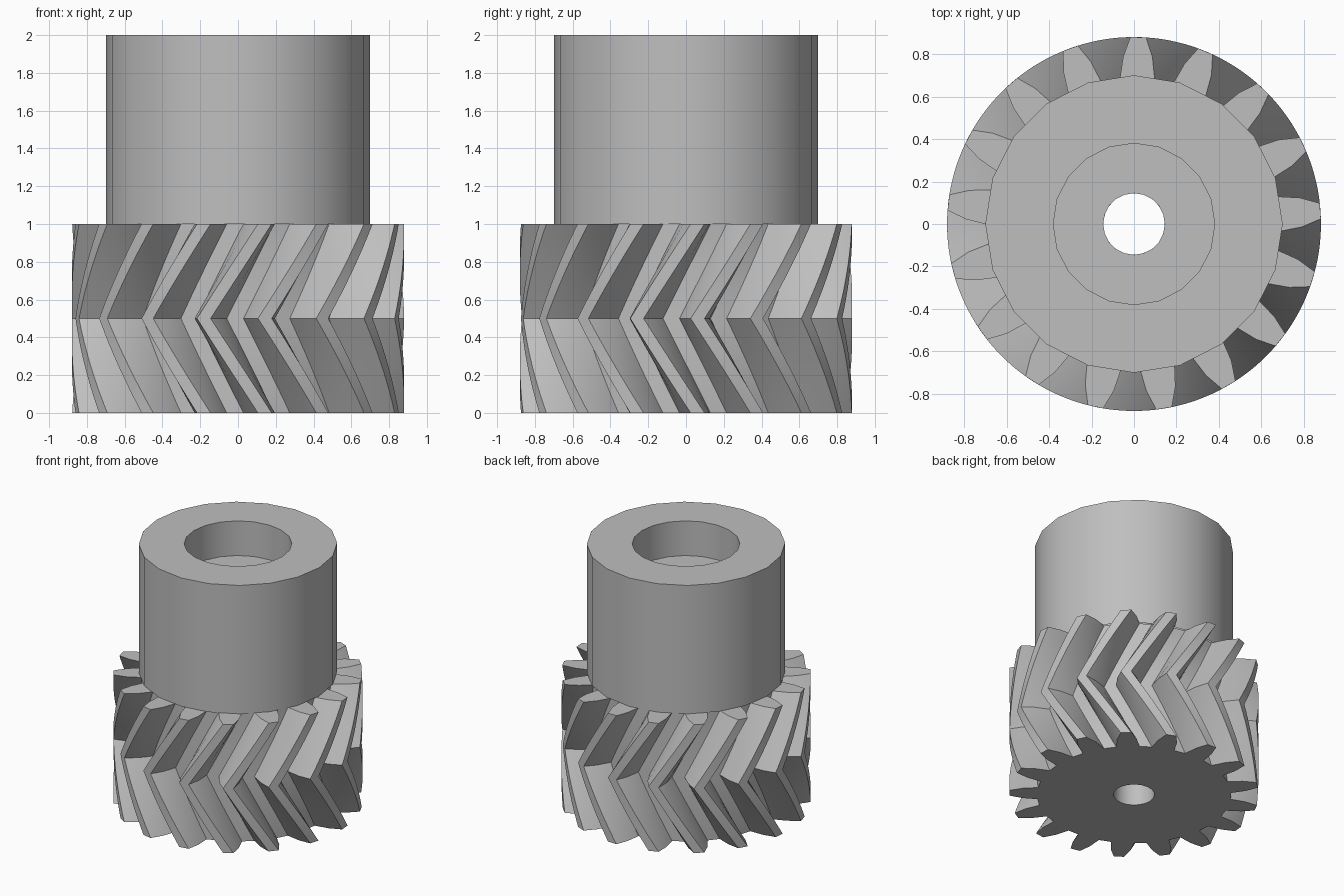
import bpy, bmesh
from math import sin, cos, pi, radians

cube = bpy.data.objects.get("Cube")
if cube:
    bpy.data.objects.remove(cube, do_unlink=True)

TEETH = 17
PITCH = 2 * pi / TEETH
SIDES = 20
BORE = 0.145
GEAR_HEIGHT = 1.0
SLICES = 24

grey = bpy.data.materials.new("plain grey")
grey.use_nodes = True
colour = (0.52, 0.52, 0.52, 1)
grey.diffuse_color = colour
grey.node_tree.nodes["Principled BSDF"].inputs["Base Color"].default_value = colour


def finish(bm, name):
    """Turn a bmesh into a smooth-shaded object with sharp corners."""
    bmesh.ops.recalc_face_normals(bm, faces=bm.faces)
    mesh = bpy.data.meshes.new(name)
    bm.to_mesh(mesh)
    bm.free()
    mesh.materials.append(grey)
    obj = bpy.data.objects.new(name, mesh)
    bpy.context.collection.objects.link(obj)
    bpy.ops.object.select_all(action='DESELECT')
    obj.select_set(True)
    bpy.context.view_layer.objects.active = obj
    bpy.ops.object.shade_smooth_by_angle(angle=radians(25))
    return obj


def ring(bm, polar, z):
    return [bm.verts.new((r * cos(a), r * sin(a), z)) for a, r in polar]


def bridge(bm, lower, upper):
    n = len(lower)
    for i in range(n):
        j = (i + 1) % n
        bm.faces.new((lower[i], lower[j], upper[j], upper[i]))


def bore_radius(angle):
    """Radius of the many-sided bore at a given angle."""
    step = 2 * pi / SIDES
    return BORE * cos(step / 2) / cos(angle % step - step / 2)


# Herringbone gear: one tooth outline, repeated and swept along a V-shaped twist
tooth = [(-6.9, 0.685), (-5.0, 0.79), (-2.4, 0.88),
         (2.4, 0.88), (5.0, 0.79), (6.9, 0.685)]
outline = [(radians(a) + k * PITCH, r) for k in range(TEETH) for a, r in tooth]


def turned(t):
    twist = radians(4) + PITCH * abs(2 * t - 1)
    return [(a + twist, r) for a, r in outline]


bm = bmesh.new()
rings = [ring(bm, turned(i / SLICES), GEAR_HEIGHT * i / SLICES)
         for i in range(SLICES + 1)]
for lower, upper in zip(rings, rings[1:]):
    bridge(bm, lower, upper)
for t, loop in ((0, rings[0]), (1, rings[-1])):
    inner = ring(bm, [(a, bore_radius(a)) for a, r in turned(t)], GEAR_HEIGHT * t)
    bridge(bm, loop, inner)
finish(bm, "herringbone_gear")

# Hub with counterbore and through bore, lathed from one profile
profile = [(0.70, GEAR_HEIGHT), (0.70, 2), (0.38, 2),
           (0.38, 1.73), (BORE, 1.73), (BORE, 0)]
bm = bmesh.new()
loops = [ring(bm, [(2 * pi * i / SIDES, r) for i in range(SIDES)], z)
         for r, z in profile]
for lower, upper in zip(loops, loops[1:]):
    bridge(bm, lower, upper)
finish(bm, "hub")
